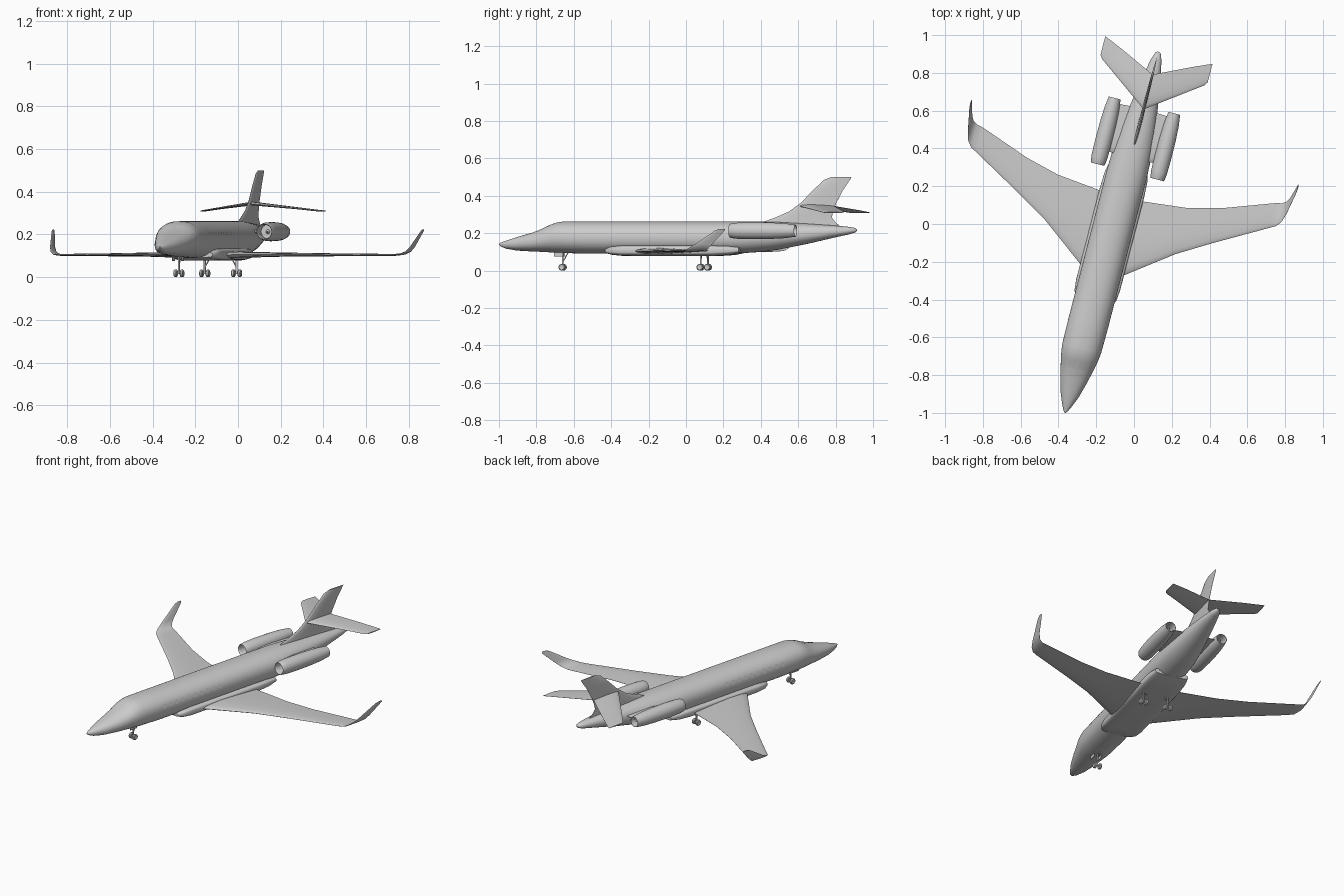
import bpy, bmesh, math
from mathutils import Matrix, Vector

if "Cube" in bpy.data.objects:
    bpy.data.objects.remove(bpy.data.objects["Cube"])

# Local frame: x = right, y = aft from the nose, z = up; the jet is yawed as a whole
PLACE = Matrix.Translation((-0.365, -1.0, 0)) @ Matrix.Rotation(math.radians(-14.5), 4, 'Z')


def finish(name, bm, mirror=False, angle=35):
    bmesh.ops.recalc_face_normals(bm, faces=bm.faces)
    me = bpy.data.meshes.new(name)
    bm.to_mesh(me)
    bm.free()
    ob = bpy.data.objects.new(name, me)
    bpy.context.collection.objects.link(ob)
    ob.matrix_world = PLACE
    bpy.ops.object.select_all(action='DESELECT')
    ob.select_set(True)
    bpy.context.view_layer.objects.active = ob
    bpy.ops.object.shade_smooth_by_angle(angle=math.radians(angle))
    if mirror:
        ob.modifiers.new("mirror", 'MIRROR').use_mirror_merge = False
    return ob


def loft(bm, rings, cap=True):
    vs = [[bm.verts.new(p) for p in r] for r in rings]
    n = len(vs[0])
    for a, b in zip(vs, vs[1:]):
        for i in range(n):
            bm.faces.new((a[i], a[(i + 1) % n], b[(i + 1) % n], b[i]))
    if cap:
        bm.faces.new(vs[0])
        bm.faces.new(vs[-1])


def rod(bm, a, b, r, seg=16):
    a, b = Vector(a), Vector(b)
    m = Matrix.Translation((a + b) / 2) @ (b - a).to_track_quat('Z', 'Y').to_matrix().to_4x4()
    bmesh.ops.create_cone(bm, cap_ends=True, segments=seg, radius1=r, radius2=r,
                          depth=(b - a).length, matrix=m)


def body_point(stations, y, a, power=2.2, grow=0.0):
    # Point on a superellipse body; stations are (y, bottom, top, half width)
    for p, q in zip(stations, stations[1:]):
        if y <= q[0] + 1e-9:
            break
    t = (y - p[0]) / (q[0] - p[0])
    lo, hi, w = (p[i] + (q[i] - p[i]) * t for i in (1, 2, 3))
    c, s = math.cos(a), math.sin(a)
    e = 2 / power
    return Vector(((w + grow) * math.copysign(abs(c) ** e, c), y,
                   (lo + hi) / 2 + ((hi - lo) / 2 + grow) * math.copysign(abs(s) ** e, s)))


def body(name, stations, power=2.2, seg=48):
    bm = bmesh.new()
    loft(bm, [[body_point(stations, st[0], 2 * math.pi * i / seg, power) for i in range(seg)]
              for st in stations])
    return finish(name, bm)


def blade(name, sections, mirror=True):
    # sections: (leading edge point, chord, half thickness, thickness direction)
    shape = [(0, 0), (.03, .45), (.12, .82), (.35, 1), (.65, .65), (1, .06)]
    loop = shape + [(c, -t) for c, t in reversed(shape[1:])]
    bm = bmesh.new()
    loft(bm, [[Vector(le) + Vector((0, c * chord, 0)) + Vector(nrm).normalized() * t * th
               for c, t in loop] for le, chord, th, nrm in sections])
    return finish(name, bm, mirror)


# Fuselage and belly fairing
HULL = [(0, .137, .145, .003), (.012, .128, .150, .012), (.04, .117, .160, .026),
        (.10, .107, .179, .050), (.186, .102, .203, .074), (.24, .100, .222, .086),
        (.29, .097, .246, .097), (.32, .095, .257, .102), (.355, .094, .262, .106),
        (.5, .090, .262, .108), (1.3, .090, .262, .108), (1.45, .100, .262, .103),
        (1.55, .113, .259, .092), (1.7, .142, .251, .069), (1.85, .176, .241, .044),
        (1.93, .193, .234, .028), (1.965, .203, .228, .016), (1.975, .211, .220, .006)]
body("fuselage", HULL)
body("belly_fairing", [(.61, .092, .118, .095), (.64, .084, .130, .114), (.70, .078, .137, .120),
                       (1.2, .077, .137, .120), (1.29, .083, .135, .116),
                       (1.35, .095, .126, .104)], 4)

# Wings with upswept winglets
UP = (0, 0, 1)
blade("wing", [((.06, .735, .103), .455, .017, UP), ((.122, .785, .105), .402, .015, UP),
               ((.355, .960, .106), .252, .009, UP), ((.535, 1.068, .105), .190, .007, UP),
               ((.80, 1.218, .104), .136, .005, UP), ((.835, 1.238, .107), .124, .004, (-.3, 0, 1)),
               ((.857, 1.267, .119), .110, .003, (-.7, 0, .7)),
               ((.870, 1.310, .142), .092, .003, (-1, 0, .35)),
               ((.892, 1.425, .215), .054, .002, (-1, 0, .3)),
               ((.895, 1.450, .223), .028, .002, (-1, 0, .3))])

# Tail surfaces
FIN = [(.235, 1.42, 1.885, .010), (.262, 1.465, 1.855, .009), (.285, 1.53, 1.838, .009),
       (.315, 1.60, 1.845, .008), (.36, 1.665, 1.862, .008), (.43, 1.735, 1.900, .007),
       (.485, 1.795, 1.938, .006), (.500, 1.835, 1.947, .004)]
blade("tail_fin", [((0, a, z), b - a, t, (1, 0, 0)) for z, a, b, t in FIN], False)
blade("tailplane", [((0, 1.66, .345), .190, .009, UP), ((.186, 1.795, .323), .143, .005, UP),
                    ((.278, 1.862, .311), .116, .004, UP), ((.293, 1.883, .310), .100, .003, UP)])

# Engine nacelles: revolved profile with open intake and exhaust
PROFILE = [(.05, .001), (.07, .010), (.07, .033), (.012, .032), (.002, .034), (0, .036),
           (.008, .039), (.04, .043), (.12, .045), (.22, .044), (.30, .040), (.362, .032),
           (.362, .030), (.29, .030), (.29, .016), (.345, .003)]
bm = bmesh.new()
loft(bm, [[(.163 + r * math.cos(k * math.pi / 16), 1.318 + y, .213 + r * math.sin(k * math.pi / 16))
           for k in range(32)] for y, r in PROFILE])
finish("engine_nacelle", bm, True)
blade("engine_pylon", [((.05, 1.39, .212), .27, .013, UP), ((.135, 1.40, .212), .255, .010, UP)])

# Oval cabin windows lying on the hull
bm = bmesh.new()
for i in range(10):
    y0 = .50 + i * .047
    ring = [(y0 + .011 * math.cos(k * math.pi / 8), .28 + .16 * math.sin(k * math.pi / 8))
            for k in range(16)]
    bm.faces.new([bm.verts.new(body_point(HULL, y, a, grow=.001)) for y, a in ring])
finish("cabin_windows", bm, True)

# Cockpit panes: front and side, as patches of the hull
bm = bmesh.new()
for y0, y1, a0, a1 in ((.225, .285, .95, 1.52), (.245, .295, .50, .88)):
    grid = [[bm.verts.new(body_point(HULL, y0 + (y1 - y0) * j / 6, a0 + (a1 - a0) * i / 6, grow=.001))
             for i in range(7)] for j in range(7)]
    for j in range(6):
        for i in range(6):
            bm.faces.new((grid[j][i], grid[j][i + 1], grid[j + 1][i + 1], grid[j + 1][i]))
finish("cockpit_windows", bm, True)


# Landing gear: strut, axle, brace and twin wheels
def gear(name, x, y, top, brace, mirror):
    bm = bmesh.new()
    rod(bm, (x, y, .018), (x, y, top), .005)
    rod(bm, (x - .016, y, .018), (x + .016, y, .018), .004)
    rod(bm, (x, y, .045), (x + brace[0], y + brace[1], top), .003)
    for side in (-1, 1):
        cx = x + side * .0155
        prof = [(-.007, .010), (-.008, .014), (-.004, .018), (.004, .018), (.008, .014), (.007, .010)]
        loft(bm, [[(cx + dx, y + r * math.cos(k * math.pi / 12), .018 + r * math.sin(k * math.pi / 12))
                   for k in range(24)] for dx, r in prof])
    finish(name, bm, mirror)


gear("nose_gear", 0, .352, .105, (0, .035), False)
gear("main_gear", .077, 1.134, .10, (-.03, 0), True)

# Nose gear doors
bm = bmesh.new()
bmesh.ops.create_cube(bm, size=1, matrix=Matrix.Translation((.022, .335, .086)) @
                      Matrix.Diagonal((.002, .05, .022, 1)))
finish("nose_gear_door", bm, True)
